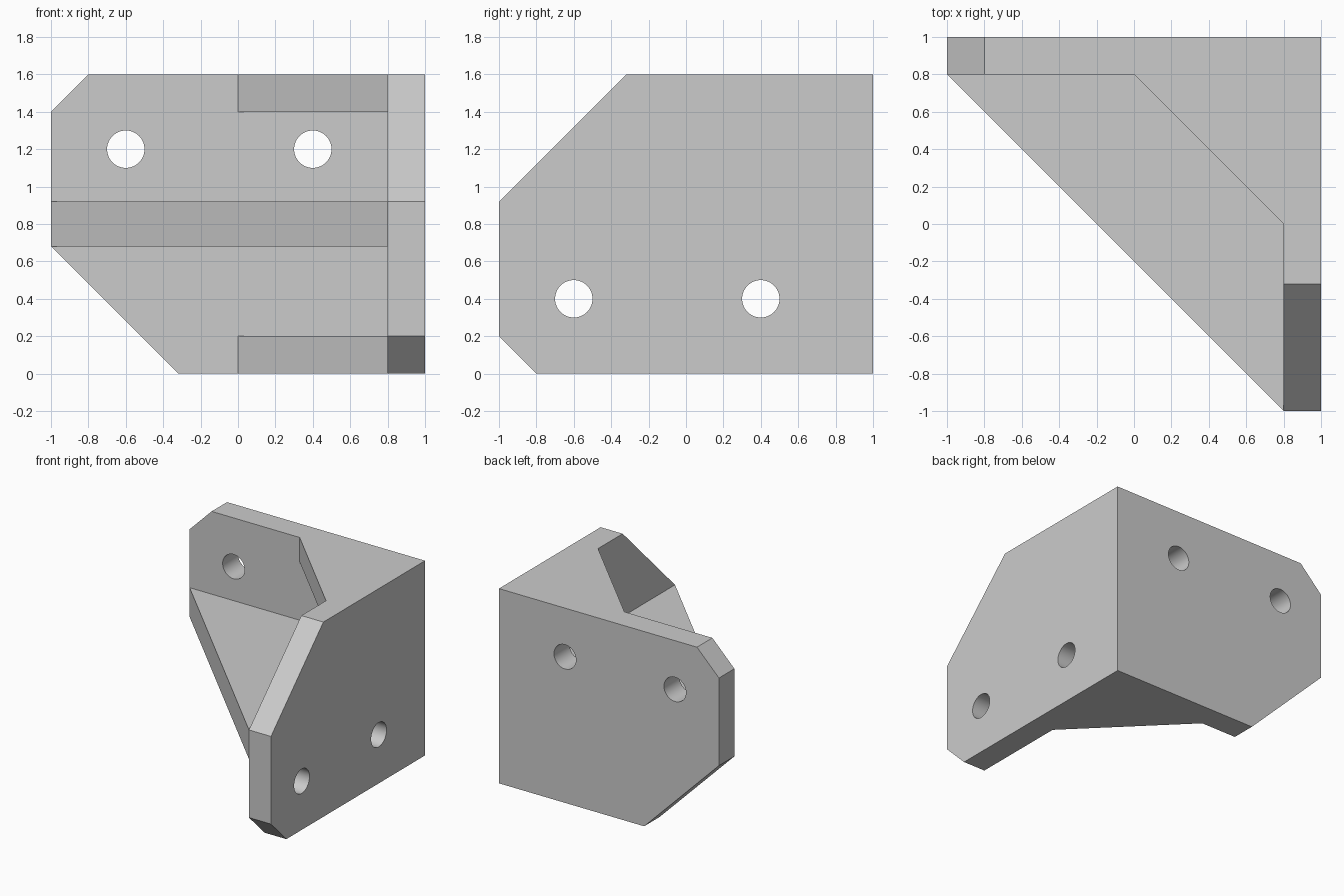
import bpy
import bmesh
import math
from mathutils import Vector

cube = bpy.data.objects.get("Cube")
if cube:
    bpy.data.objects.remove(cube, do_unlink=True)

grey = bpy.data.materials.new("light grey plastic")
grey.use_nodes = True
colour = (0.6, 0.6, 0.6, 1)
grey.diffuse_color = colour
grey.node_tree.nodes["Principled BSDF"].inputs["Base Color"].default_value = colour


def prism(name, outline, place, start, end):
    """Extrude a flat outline from start to end; place(u, v, w) maps to x, y, z."""
    bm = bmesh.new()
    face = bm.faces.new([bm.verts.new(place(u, v, start)) for u, v in outline])
    moved = bmesh.ops.extrude_face_region(bm, geom=[face], use_keep_orig=True)["geom"]
    shift = Vector(place(0, 0, end)) - Vector(place(0, 0, start))
    bmesh.ops.translate(bm, vec=shift,
                        verts=[g for g in moved if isinstance(g, bmesh.types.BMVert)])
    bmesh.ops.recalc_face_normals(bm, faces=bm.faces)
    mesh = bpy.data.meshes.new(name)
    bm.to_mesh(mesh)
    bm.free()
    mesh.materials.append(grey)
    obj = bpy.data.objects.new(name, mesh)
    bpy.context.collection.objects.link(obj)
    return obj


def along_x(u, v, w):
    return (w, u, v)


def along_y(u, v, w):
    return (u, w, v)


def along_z(u, v, w):
    return (u, v, w)


def circle(u, v, radius=0.1, sides=48):
    angles = [2 * math.pi * i / sides for i in range(sides)]
    return [(u + radius * math.cos(a), v + radius * math.sin(a)) for a in angles]


# Two upright plates meeting at the back left corner
bracket = prism("corner_bracket", [(-1, 0.68), (-1, 1.4), (-0.8, 1.6), (1, 1.6),
                                   (1, 0), (-0.32, 0)], along_y, 0.8, 1)
side_plate = prism("side_plate", [(-1, 0.2), (-0.8, 0), (1, 0), (1, 1.6),
                                  (-0.32, 1.6), (-1, 0.92)], along_x, 0.8, 1)


# Three triangular shelves, sunk into the plates
def shelf(name, reach, bottom, top):
    corner = 0.8
    outline = [(corner - reach, corner), (corner, corner - reach),
               (1, corner - reach), (1, 1), (corner - reach, 1)]
    return prism(name, outline, along_z, bottom, top)


additions = [side_plate,
             shelf("bottom_gusset", 0.8, 0, 0.2),
             shelf("middle_shelf", 1.8, 0.68, 0.92),
             shelf("top_gusset", 0.8, 1.4, 1.6)]

# Screw holes, two through each plate
drills = []
for i, pos in enumerate((-0.6, 0.4)):
    drills.append(prism(f"back_drill_{i}", circle(pos, 1.2), along_y, 0.7, 1.1))
    drills.append(prism(f"side_drill_{i}", circle(pos, 0.4), along_x, 0.7, 1.1))

# Fuse the parts and cut the holes
for operation, tools in (("UNION", additions), ("DIFFERENCE", drills)):
    for tool in tools:
        tool.hide_render = True
        mod = bracket.modifiers.new(tool.name, "BOOLEAN")
        mod.operation = operation
        mod.solver = "EXACT"
        mod.object = tool

bpy.context.view_layer.update()
evaluated = bracket.evaluated_get(bpy.context.evaluated_depsgraph_get())
fused = bpy.data.meshes.new_from_object(evaluated)
bracket.modifiers.clear()
bracket.data = fused
for tool in additions + drills:
    bpy.data.objects.remove(tool, do_unlink=True)

# Merge coplanar leftovers and keep one material
bm = bmesh.new()
bm.from_mesh(fused)
bmesh.ops.remove_doubles(bm, verts=bm.verts, dist=0.0001)
bmesh.ops.dissolve_limit(bm, angle_limit=math.radians(1), verts=bm.verts, edges=bm.edges)
for face in bm.faces:
    face.material_index = 0
bm.to_mesh(fused)
bm.free()
fused.materials.clear()
fused.materials.append(grey)

# Smooth hole walls, sharp edges elsewhere
bpy.ops.object.select_all(action="DESELECT")
bracket.select_set(True)
bpy.context.view_layer.objects.active = bracket
bpy.ops.object.shade_smooth_by_angle(angle=math.radians(30))
